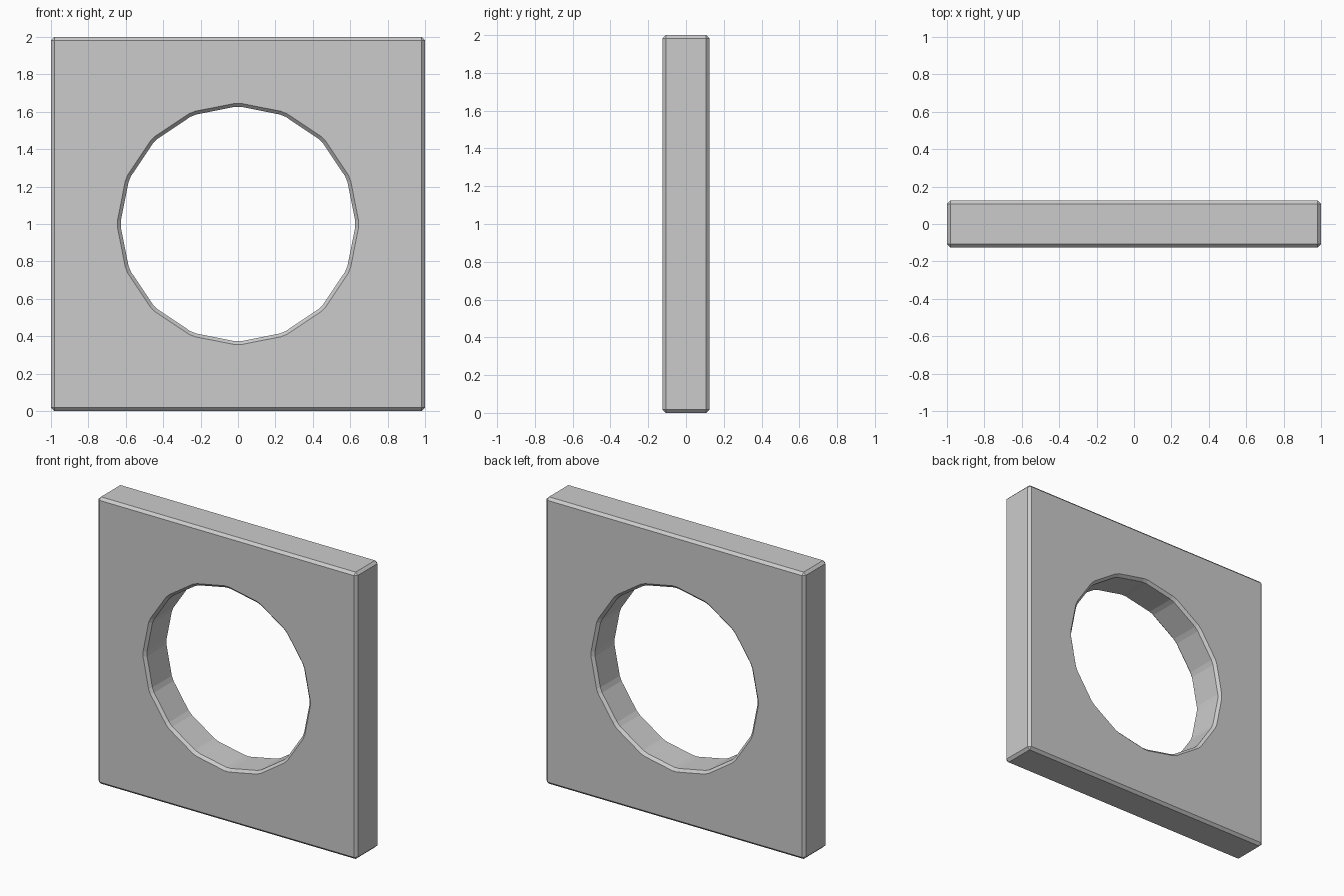
import bpy, bmesh
from math import cos, sin, pi
from mathutils import Vector

if "Cube" in bpy.data.objects:
    bpy.data.objects.remove(bpy.data.objects["Cube"])

C = 0.018        # chamfer width
T = 0.125        # half thickness


def cut_polygon(points, cut):
    """Trim every corner of a polygon, giving two points per corner."""
    out = []
    n = len(points)
    for i, p in enumerate(points):
        for q in (points[i - 1], points[(i + 1) % n]):
            out.append(p + (q - p).normalized() * cut)
    return out


def square(half):
    return [Vector((x * half, z * half)) for x, z in ((1, 1), (-1, 1), (-1, -1), (1, -1))]


def hole(radius):
    return [Vector((cos(i * pi / 8), sin(i * pi / 8))) * radius for i in range(16)]


bm = bmesh.new()


def ring(points, y):
    verts = [bm.verts.new((p.x, y, p.y + 1)) for p in points]
    return verts


def skin(rings):
    for a, b in zip(rings, rings[1:]):
        n = len(a)
        for i in range(n):
            j = (i + 1) % n
            bm.faces.new((a[i], a[j], b[j], b[i]))


# Outer rim: chamfered on the faces and on the four corners
outer_side = cut_polygon(square(1), C)
outer_face = [p for p in square(1 - C) for _ in range(2)]
skin([ring(outer_face, -T), ring(outer_side, -T + C),
      ring(outer_side, T - C), ring(outer_face, T)])

# Sixteen-sided hole with chamfered rims and softened corners
hole_side = cut_polygon(hole(0.63), C)
hole_face = cut_polygon(hole(0.63 + C * 1.02), C)
skin([ring(hole_face, -T), ring(hole_side, -T + C),
      ring(hole_side, T - C), ring(hole_face, T)])

bmesh.ops.remove_doubles(bm, verts=bm.verts[:], dist=0.0005)

# Front and back faces
for y in (-T, T):
    edges = [e for e in bm.edges if e.is_boundary and all(abs(v.co.y - y) < 1e-4 for v in e.verts)]
    bmesh.ops.triangle_fill(bm, edges=edges, use_beauty=True, normal=(0, y, 0))

bmesh.ops.recalc_face_normals(bm, faces=bm.faces[:])
mesh = bpy.data.meshes.new("square_plate_with_hole")
bm.to_mesh(mesh)
bm.free()
plate = bpy.data.objects.new("square_plate_with_hole", mesh)
bpy.context.collection.objects.link(plate)
